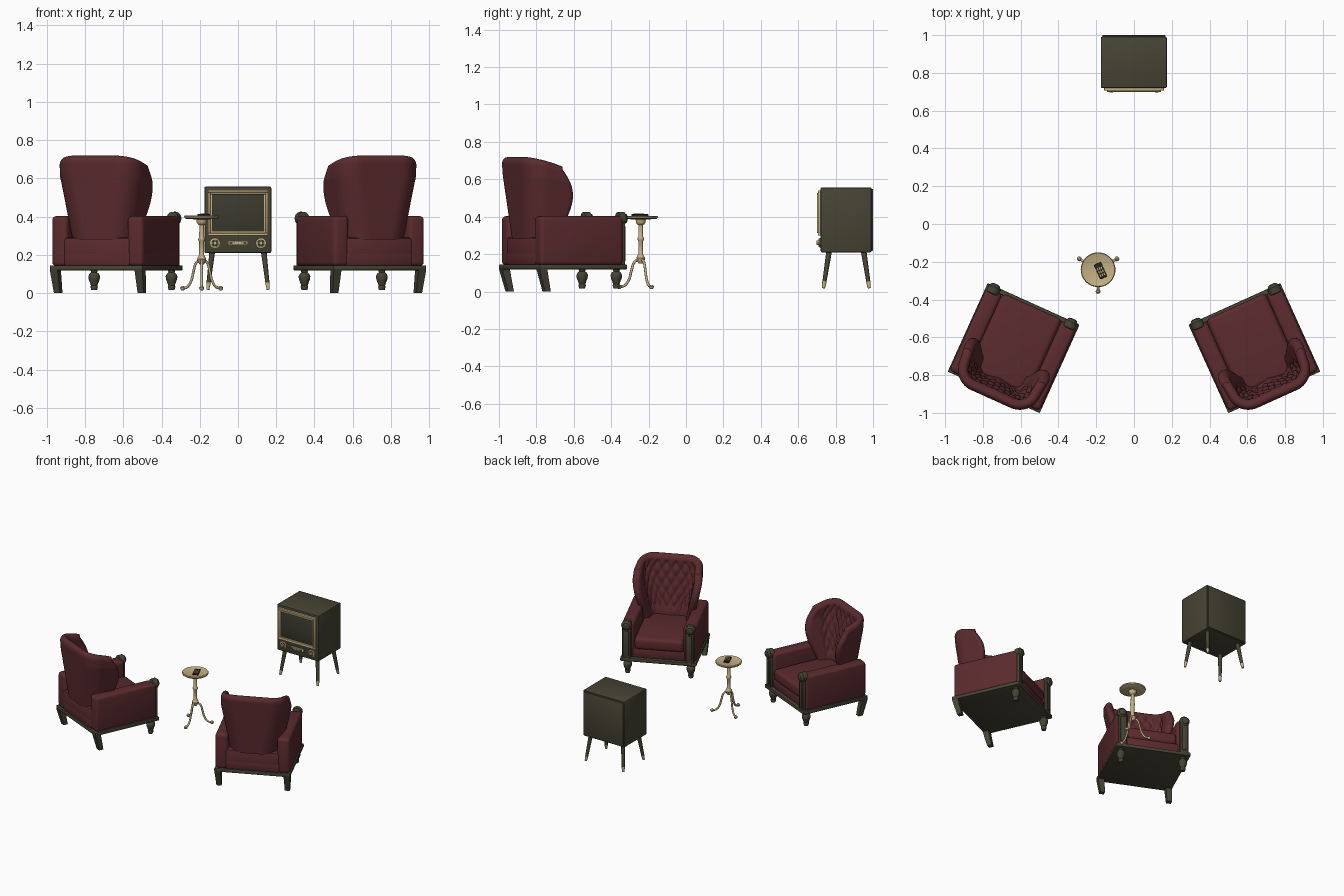
import bpy, bmesh, math
from math import pi, sin, cos, radians
from mathutils import Matrix, Vector

if "Cube" in bpy.data.objects:
    bpy.data.objects.remove(bpy.data.objects["Cube"])


def material(name, rgb):
    m = bpy.data.materials.new(name)
    m.use_nodes = True
    m.diffuse_color = (*rgb, 1)
    m.node_tree.nodes["Principled BSDF"].inputs["Base Color"].default_value = (*rgb, 1)
    return m


RED = material("dark red leather", (.105, .024, .027))
WOOD = material("dark olive wood", (.062, .058, .034))
GOLD = material("pale brass", (.56, .44, .23))
SCREEN = material("dark screen", (.044, .043, .028))
BLACK = material("remote black", (.02, .02, .015))


def finish(name, bm, mat, matrix, angle=40):
    bmesh.ops.recalc_face_normals(bm, faces=bm.faces)
    mesh = bpy.data.meshes.new(name)
    bm.to_mesh(mesh)
    bm.free()
    mesh.materials.append(mat)
    mesh.shade_smooth()
    mesh.set_sharp_from_angle(angle=radians(angle))
    ob = bpy.data.objects.new(name, mesh)
    ob.matrix_world = matrix
    bpy.context.collection.objects.link(ob)
    return ob


def box(name, lo, hi, mat, bevel=0, matrix=Matrix(), segments=2):
    lo, hi = Vector(lo), Vector(hi)
    bm = bmesh.new()
    bmesh.ops.create_cube(bm, size=1, matrix=Matrix.Translation((lo + hi) / 2) @ Matrix.Diagonal((*(hi - lo), 1)))
    if bevel:
        bmesh.ops.bevel(bm, geom=bm.edges[:], offset=bevel, segments=segments, profile=.5, affect='EDGES')
    return finish(name, bm, mat, matrix)


def lathe(name, profile, mat, matrix=Matrix(), sides=20):
    """Spin (radius, height) pairs round z and cap both ends."""
    bm = bmesh.new()
    rings = [[bm.verts.new((r * cos(2 * pi * i / sides), r * sin(2 * pi * i / sides), z))
              for i in range(sides)] for r, z in profile]
    for a, b in zip(rings, rings[1:]):
        for i in range(sides):
            j = (i + 1) % sides
            bm.faces.new((a[i], a[j], b[j], b[i]))
    bm.faces.new(rings[0])
    bm.faces.new(rings[-1])
    return finish(name, bm, mat, matrix)


def prism(name, top, bottom, half_top, half_bottom, mat, matrix=Matrix()):
    """Square tapered leg between two points."""
    bm = bmesh.new()
    for p, h in ((top, half_top), (bottom, half_bottom)):
        for sx, sy in ((-1, -1), (1, -1), (1, 1), (-1, 1)):
            bm.verts.new((p[0] + sx * h, p[1] + sy * h, p[2]))
    bmesh.ops.convex_hull(bm, input=bm.verts[:])
    return finish(name, bm, mat, matrix)


def slant(top, bottom):
    """Matrix taking local z 0..1 along a line, keeping sections round."""
    d = Vector(bottom) - Vector(top)
    return Matrix.Translation(top) @ d.to_track_quat('Z', 'Y').to_matrix().to_4x4(), d.length


def at(x, y, z):
    return Matrix.Translation((x, y, z))


# Wrapped wing back: a U-shaped shell with a tufted inner face
def wing_back(name, matrix):
    cols, rows, radius = 96, 36, .09

    def u_path(s, t):
        half = .145 + .06 * min(1, t * 1.3)
        back = -.235 - .035 * t
        front = -.1 + .065 * sin(pi * min(1, t * 1.05) ** 1.3)
        flat, arc = half - radius, radius * pi / 2
        wing = front - back - radius
        d = abs(s) * (flat + arc + wing)
        sign = 1 if s >= 0 else -1
        if d < flat:
            x, y, nx, ny = d, back, 0, -1
        elif d < flat + arc:
            a = (d - flat) / radius
            nx, ny = sin(a), -cos(a)
            x, y = flat + radius * nx, back + radius + radius * ny
        else:
            e = d - flat - arc
            x, y, nx, ny = half + .12 * e, back + radius + e, 1, 0
        return Vector((x * sign, y, 0)), Vector((nx * sign, ny, 0))

    bm = bmesh.new()
    strips = []
    for i in range(cols + 1):
        s = 2 * i / cols - 1
        top = .718 - .05 * max(0, (abs(s) - .4) / .6) ** 1.5
        strip = []
        for k in range(2 * rows + 1):
            inner = k > rows
            t = (2 * rows - k if inner else k) / rows
            t = 1 - (1 - t) ** 1.4
            p, n = u_path(s, t)
            edge = min(1, (1 - t) / .09, (1 - abs(s)) / .09)
            roll = math.sqrt(max(0, 1 - (1 - edge) ** 2))
            if inner:
                off = -(.028 + .035 * (1 - t) * max(0, 1 - abs(s) * 1.4)) * roll
                if abs(s) < .74 and .12 < t < .93:
                    u, v = s * 5.5, t * 4
                    fade = min(1, (.74 - abs(s)) / .08, (.93 - t) / .06)
                    off += .016 * fade * (1 - abs(sin(pi * (u + v)) * sin(pi * (u - v))) ** .5)
            else:
                off = .028 * roll
            p += n * off
            p.z = .28 + (top - .28) * t
            strip.append(bm.verts.new(p))
        strips.append(strip)
    for a, b in zip(strips, strips[1:]):
        for k in range(2 * rows):
            bm.faces.new((a[k], b[k], b[k + 1], a[k + 1]))
        bm.faces.new((a[0], a[-1], b[-1], b[0]))
    bmesh.ops.remove_doubles(bm, verts=bm.verts, dist=.0003)
    finish(name, bm, RED, matrix, 60)


# Armchairs, front along local +y
FOOT = [(.02, .122), (.016, .108), (.024, .102), (.031, .088), (.029, .072), (.017, .04), (.02, .032), (.015, .015)]
SCROLL = [(.02, -.03), (.034, -.027), (.036, .008), (.028, .014), (.024, .022), (.012, .026)]


def armchair(label, side):
    m = Matrix.Translation((side * .637, -.657, 0)) @ Matrix.Rotation(side * radians(24.3), 4, 'Z')
    box(label + "_base_rail", (-.267, -.257, .118), (.267, .257, .145), WOOD, .006, m)
    box(label + "_seat_body", (-.19, -.25, .14), (.19, .235, .215), RED, .012, m)
    box(label + "_back_body", (-.19, -.25, .14), (.19, -.16, .29), RED, .015, m)
    box(label + "_seat_cushion", (-.172, -.2, .205), (.172, .243, .295), RED, .026, m, 4)
    wing_back(label + "_wing_back", m)
    for s, end in ((-1, "right"), (1, "left")):
        name = f"{label}_{end}_"
        xs = sorted((s * .172, s * .262))
        box(name + "arm", (xs[0], -.248, .14), (xs[1], .237, .403), RED, .022, m, 4)
        xs = sorted((s * .192, s * .25))
        box(name + "post", (xs[0], .225, .14), (xs[1], .254, .39), WOOD, .006, m)
        xs = sorted((s * .206, s * .236))
        box(name + "post_panel", (xs[0], .25, .16), (xs[1], .26, .35), WOOD, .004, m)
        lathe(name + "arm_scroll", SCROLL, WOOD, m @ at(s * .224, .245, .39) @ Matrix.Rotation(-pi / 2, 4, 'X'))
        lathe(name + "front_foot", FOOT, WOOD, m @ at(s * .222, .212, 0))
        prism(name + "back_leg", (s * .243, -.235, .122), (s * .24, -.205, 0), .022, .017, WOOD, m)


armchair("left_chair", 1)
armchair("right_chair", -1)

# Television cabinet
box("tv_cabinet", (-.176, .72, .209), (.174, .992, .557), WOOD, .008)
box("tv_back_panel", (-.168, .98, .217), (.166, 1, .549), WOOD, .004)


def frame(name, x, z0, z1, w, y0, y1, mat):
    """Rectangular trim made of four bars."""
    for part, lo, hi in (("bottom", (-x, z0), (x, z0 + w)), ("top", (-x, z1 - w), (x, z1)),
                         ("right", (-x, z0 + w), (w - x, z1 - w)), ("left", (x - w, z0 + w), (x, z1 - w))):
        box(f"{name}_{part}", (lo[0], y0, lo[1]), (hi[0], y1, hi[1]), mat, .002)


frame("tv_outer_trim", .158, .3, .54, .013, .706, .722, GOLD)
frame("tv_inner_trim", .144, .314, .526, .01, .7, .722, GOLD)
box("tv_screen", (-.136, .712, .32), (.136, .724, .52), SCREEN, .004)
facing = Matrix.Rotation(pi / 2, 4, 'X')
for s, end in ((-1, "right"), (1, "left")):
    spot = at(s * .12, .72, .261) @ facing
    lathe(f"tv_{end}_dial", [(.026, -.005), (.026, .006), (.023, .008)], GOLD, spot)
    lathe(f"tv_{end}_dial_inset", [(.02, 0), (.02, .009)], WOOD, spot)
    lathe(f"tv_{end}_dial_knob", [(.012, 0), (.012, .02), (.009, .023)], GOLD, spot)
    for k in range(4):
        box(f"tv_{end}_dial_spoke", (-.003, 0, .007), (.003, .023, .011), GOLD, 0,
            spot @ Matrix.Rotation(k * pi / 2, 4, 'Z'))
box("tv_control_strip", (-.053, .71, .25), (.053, .724, .272), GOLD, .003)
for k in range(4):
    x = -.036 + .024 * k
    box("tv_button", (x - .008, .705, .256), (x + .008, .712, .266), WOOD if k in (0, 3) else GOLD, .001)
for s in (-1, 1):
    for y, rake in ((.765, -.03), (.95, .03)):
        m, n = slant((s * .135, y, .215), (s * .158, y + rake, .018))
        lathe("tv_leg", [(.015, 0), (.011, n * .82)], WOOD, m, 14)
        lathe("tv_leg_tip", [(.012, n * .82), (.008, n)], GOLD, m, 14)

# Pedestal side table
TX, TY = -.19, -.242
lathe("table_top", [(.03, .385), (.082, .388), (.09, .393), (.092, .4), (.088, .405), (.084, .403)], GOLD, at(TX, TY, 0), 40)
STEM = [(.012, .15), (.02, .165), (.024, .178), (.018, .19), (.013, .2), (.013, .27), (.018, .277), (.018, .285),
        (.013, .292), (.012, .355), (.02, .36), (.026, .37), (.026, .378), (.03, .388)]
lathe("table_stem", STEM, GOLD, at(TX, TY, 0))
LEG = [(.01, .175), (.035, .155), (.05, .11), (.065, .06), (.09, .03), (.115, .026)]
for k in range(3):
    a = -pi / 2 + k * 2 * pi / 3
    m = at(TX, TY, 0) @ Matrix.Rotation(a, 4, 'Z')
    data = bpy.data.curves.new("table_leg", 'CURVE')
    data.dimensions = '3D'
    data.bevel_depth = .007
    data.bevel_resolution = 2
    data.use_fill_caps = True
    spline = data.splines.new('BEZIER')
    spline.bezier_points.add(len(LEG) - 1)
    for point, (r, z) in zip(spline.bezier_points, LEG):
        point.co = (r, 0, z)
        point.handle_left_type = point.handle_right_type = 'AUTO'
    data.materials.append(GOLD)
    leg = bpy.data.objects.new("table_leg", data)
    leg.matrix_world = m
    bpy.context.collection.objects.link(leg)
    lathe("table_foot", [(.006, .014), (.012, .02), (.013, .028), (.006, .036)], GOLD, m @ at(.115, 0, 0), 12)

# Remote control on the table
m = at(-.177, -.247, .402) @ Matrix.Rotation(radians(24), 4, 'Z')
box("remote_body", (-.02, -.042, 0), (.02, .042, .012), BLACK, .003, m)
for row in range(3):
    for col in (-1, 0, 1):
        x, y = col * .011, -.024 + row * .018
        box("remote_button", (x - .003, y - .006, .011), (x + .003, y + .006, .014), GOLD, 0, m)
